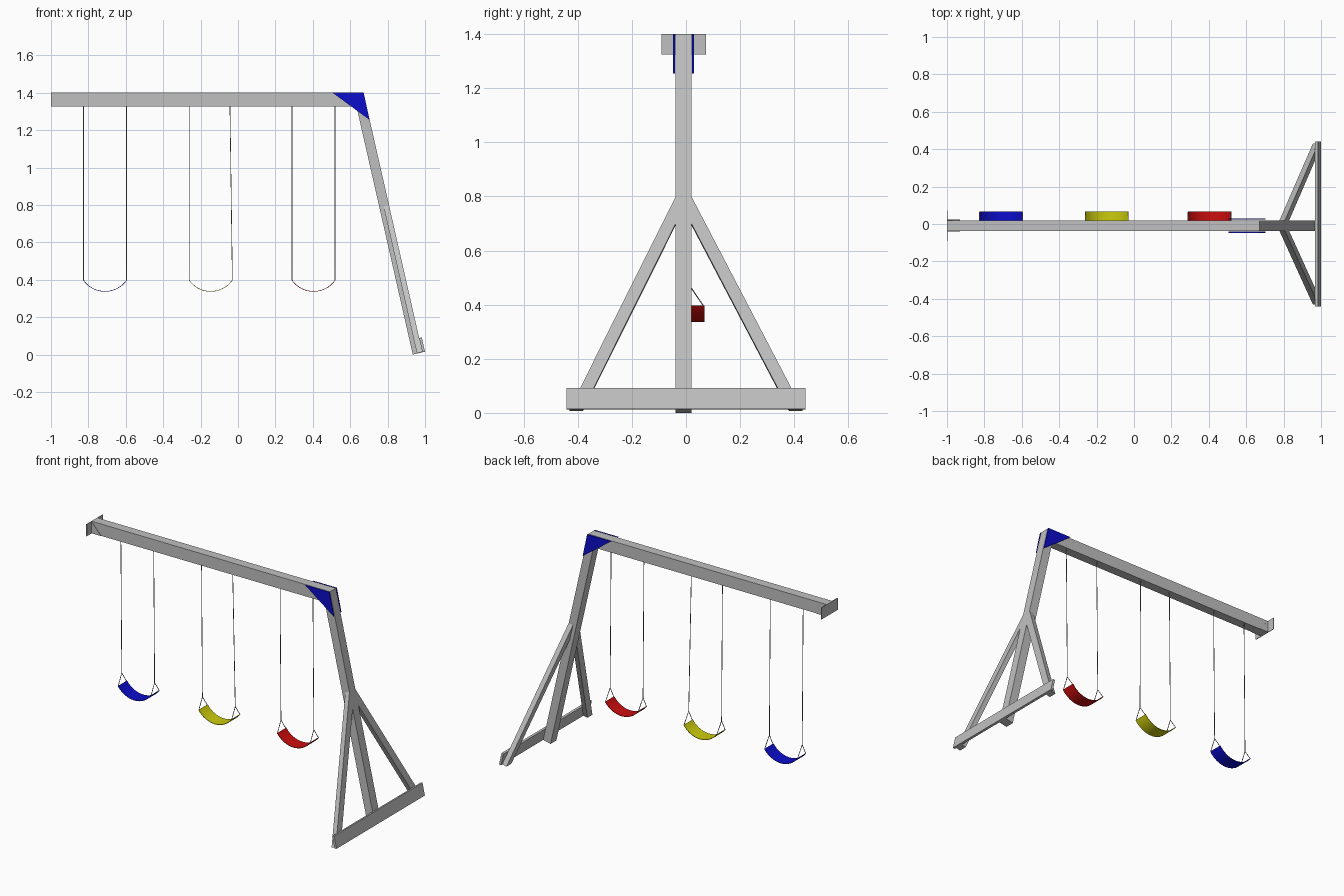
import bpy, bmesh, math
from mathutils import Vector

if "Cube" in bpy.data.objects:
    bpy.data.objects.remove(bpy.data.objects["Cube"], do_unlink=True)


def material(name, rgb):
    m = bpy.data.materials.new(name)
    m.use_nodes = True
    m.diffuse_color = (*rgb, 1)
    m.node_tree.nodes["Principled BSDF"].inputs["Base Color"].default_value = (*rgb, 1)
    return m


GREY = material("frame grey", (0.53, 0.53, 0.53))
CHAIN = material("chain grey", (0.3, 0.3, 0.3))
BLUE = material("blue", (0.004, 0.004, 0.6))
YELLOW = material("yellow", (0.6, 0.6, 0.004))
RED = material("red", (0.6, 0.004, 0.004))


def finish(name, bm, mat):
    bmesh.ops.recalc_face_normals(bm, faces=bm.faces)
    mesh = bpy.data.meshes.new(name)
    bm.to_mesh(mesh)
    bm.free()
    mesh.materials.append(mat)
    ob = bpy.data.objects.new(name, mesh)
    bpy.context.collection.objects.link(ob)
    return ob


def prism(name, points, sweep, mat):
    """Flat outline swept along a vector."""
    bm = bmesh.new()
    face = bm.faces.new([bm.verts.new(p) for p in points])
    new = bmesh.ops.extrude_face_region(bm, geom=[face], use_keep_orig=True)["geom"]
    bmesh.ops.translate(bm, vec=Vector(sweep), verts=[v for v in new if isinstance(v, bmesh.types.BMVert)])
    return finish(name, bm, mat)


def side_prism(name, xz, y0, y1, mat):
    return prism(name, [(x, y0, z) for x, z in xz], (0, y1 - y0, 0), mat)


def rods(name, pairs, radius, mat):
    bm = bmesh.new()
    for a, b in pairs:
        a, b = Vector(a), Vector(b)
        made = bmesh.ops.create_cone(bm, cap_ends=True, segments=6, radius1=radius,
                                     radius2=radius, depth=(b - a).length)["verts"]
        turn = (b - a).to_track_quat("Z", "Y").to_matrix()
        for v in made:
            v.co = turn @ v.co + (a + b) / 2
    return finish(name, bm, mat)


# Leaning post and top beam
TOP, UNDER = 1.4, 1.325
LEAN = 0.227
Y0, Y1 = -0.038, 0.02
MID, HALF = (Y0 + Y1) / 2, (Y1 - Y0) / 2
WIDE = 0.053
OUT = Vector((1, 0, LEAN)).normalized()


def outer(y, z):
    """Point on the outer face of the post's plane."""
    return Vector((0.671 + LEAN * (TOP - z), y, z))


foot_corner = outer(0, 0.012)
heel = foot_corner - OUT * WIDE
inner_top = heel.x - LEAN * (TOP - heel.z)
inner_under = inner_top + LEAN * (TOP - UNDER)

side_prism("post", [(inner_top, TOP), (0.671, TOP), (foot_corner.x, foot_corner.z),
                    (heel.x, heel.z)], Y0, Y1, GREY)
side_prism("top_beam", [(-1, UNDER), (-1, TOP), (inner_top, TOP), (inner_under, UNDER)],
           Y0, Y1, GREY)

# Foot board across the bottom of the post
prism("foot_board", [outer(y, z) for y, z in
                     ((-0.442, 0.012), (0.442, 0.012), (0.442, 0.088), (-0.442, 0.088))],
      OUT * 0.014, GREY)

# Diagonal braces, mirrored
for side, s in (("left", 1), ("right", -1)):
    edge = MID + s * HALF
    prism("brace_" + side, [outer(edge, 0.8), outer(edge, 0.7),
                            outer(s * 0.38, 0.014), outer(s * 0.43, 0.014)],
          -OUT * 0.03, GREY)

# Triangular corner plates on both sides of the joint
for side, y in (("front", Y0 - 0.01), ("back", Y1 + 0.003)):
    side_prism("corner_plate_" + side, [(0.505, TOP), (0.672, TOP), (0.703, 1.255)],
               y, y + 0.007, BLUE)

# Wall bracket: end flange and two triangular webs
side_prism("wall_flange", [(-1, UNDER), (-1, TOP), (-0.996, TOP), (-0.996, UNDER)],
           -0.09, 0.073, GREY)
for side, y in (("front", Y0 - 0.003), ("back", Y1)):
    side_prism("wall_web_" + side, [(-1, UNDER), (-1, TOP), (-0.93, UNDER)], y, y + 0.003, GREY)

# Swings
SPAN, SAG, DEPTH, SEAT_Y, SEAT_Z = 0.116, 0.06, 0.045, 0.023, 0.396
RADIUS = (SPAN ** 2 + SAG ** 2) / (2 * SAG)
ARC = math.asin(SPAN / RADIUS)


def arc(radius, steps=16):
    angles = [ARC * (2 * i / steps - 1) for i in range(steps + 1)]
    return [(radius * math.sin(a), SEAT_Z - SAG + RADIUS - radius * math.cos(a)) for a in angles]


for label, x, mat, drift in (("blue", -0.711, BLUE, 0), ("yellow", -0.146, YELLOW, -0.012),
                             ("red", 0.404, RED, 0)):
    outline = arc(RADIUS) + arc(RADIUS - 0.003)[::-1]
    seat = side_prism(label + "_seat", [(x + px, pz) for px, pz in outline],
                      SEAT_Y - DEPTH, SEAT_Y + DEPTH, mat)
    bpy.ops.object.select_all(action="DESELECT")
    seat.select_set(True)
    bpy.context.view_layer.objects.active = seat
    bpy.ops.object.shade_smooth_by_angle(angle=math.radians(30))
    # Chain with a two-legged hanger at each end of the seat
    for side, s in (("left", 1), ("right", -1)):
        end = x + s * (SPAN - 0.001)
        apex = (end, 0.017, 0.465)
        hook = (end + (drift if s > 0 else 0), 0.008, UNDER + 0.005)
        legs = [(apex, (end, SEAT_Y + t * (DEPTH - 0.004), SEAT_Z)) for t in (-1, 1)]
        rods(label + "_chain_" + side, [(hook, apex)] + legs, 0.002, CHAIN)
